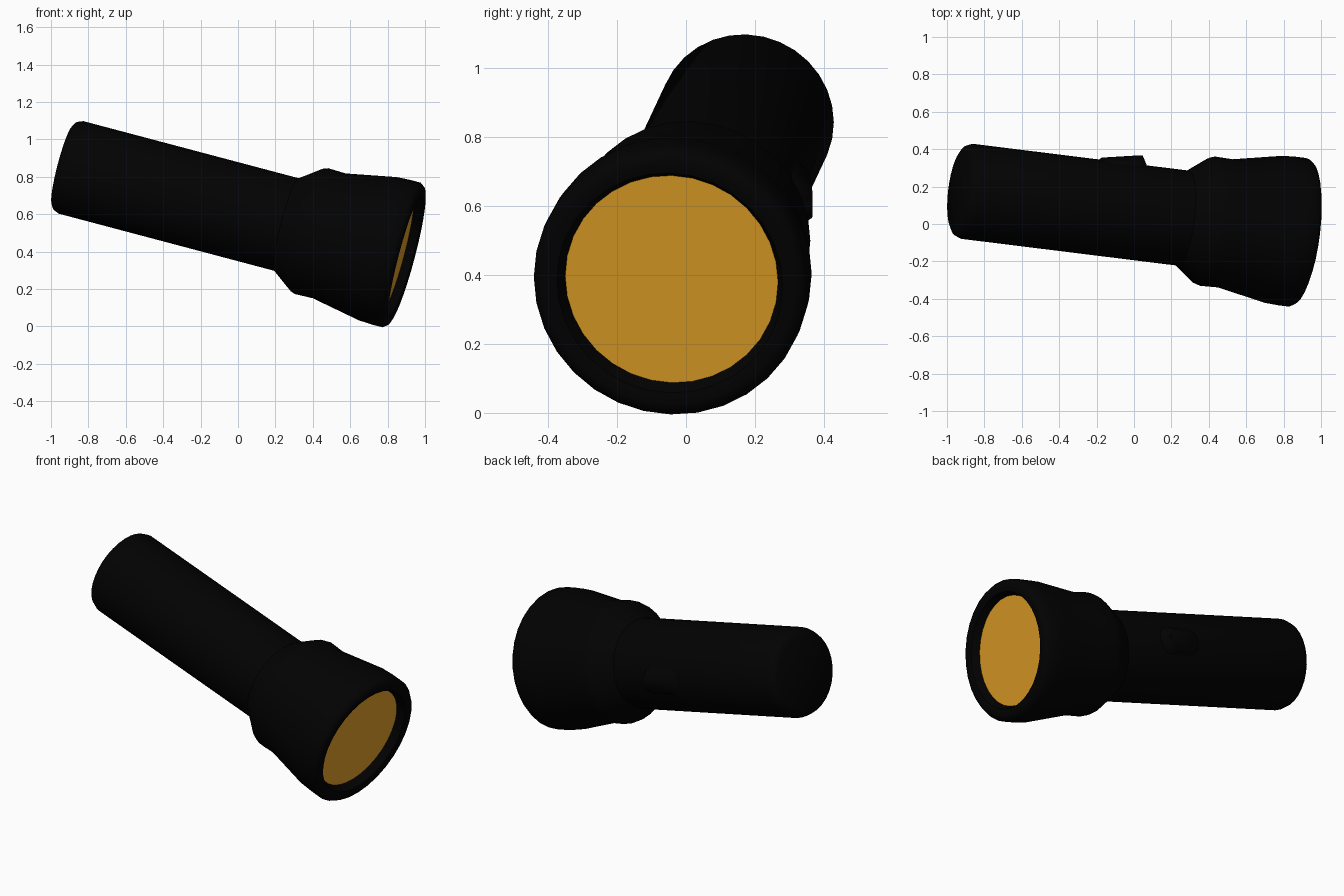
import bpy, bmesh, math
from mathutils import Matrix, Vector

cube = bpy.data.objects.get("Cube")
if cube:
    bpy.data.objects.remove(cube, do_unlink=True)

# Tilted frame: local z runs from tail to lens, local y points to the button side
axis = Vector((1, -0.124, -0.265)).normalized()
side = (Vector((0, 1, 0)) - axis * axis.y).normalized()
across = side.cross(axis)
frame = Matrix((across, side, axis)).transposed().to_4x4()
frame.translation = (0, 0.064, 0.614)


def make_material(name, rgb):
    mat = bpy.data.materials.new(name)
    mat.use_nodes = True
    color = (*rgb, 1)
    mat.diffuse_color = color
    mat.node_tree.nodes["Principled BSDF"].inputs["Base Color"].default_value = color
    return mat


black = make_material("black rubber", (0.0005, 0.0005, 0.0005))
amber = make_material("amber lens", (0.78, 0.36, 0.021))


def finish(bm, name, mat, angle=40):
    bmesh.ops.recalc_face_normals(bm, faces=bm.faces)
    mesh = bpy.data.meshes.new(name)
    bm.to_mesh(mesh)
    bm.free()
    mesh.materials.append(mat)
    obj = bpy.data.objects.new(name, mesh)
    obj.matrix_world = frame
    bpy.context.collection.objects.link(obj)
    bpy.ops.object.select_all(action="DESELECT")
    obj.select_set(True)
    bpy.context.view_layer.objects.active = obj
    bpy.ops.object.shade_smooth_by_angle(angle=math.radians(angle))


def loft(bm, rings):
    for low, high in zip(rings, rings[1:]):
        n = len(low)
        for i in range(n):
            j = (i + 1) % n
            bm.faces.new((low[i], low[j], high[j], high[i]))


def lathe(name, profile, mat, cap_start=False, cap_end=False, sides=32):
    bm = bmesh.new()
    rings = []
    for t, r in profile:
        angles = [math.tau * i / sides for i in range(sides)]
        rings.append([bm.verts.new((r * math.cos(a), r * math.sin(a), t)) for a in angles])
    loft(bm, rings)
    if cap_start:
        bm.faces.new(rings[0])
    if cap_end:
        bm.faces.new(rings[-1])
    finish(bm, name, mat)


# Handle tube with a rounded tail
lathe("handle", [(-0.978, 0.215), (-0.962, 0.243), (-0.93, 0.256), (0.27, 0.256)],
      black, cap_start=True)

# Flared head with a collar, a rounded rim and a shallow recess
lathe("head", [(0.27, 0.256), (0.385, 0.34), (0.41, 0.348), (0.508, 0.345),
               (0.778, 0.396), (0.85, 0.4), (0.911, 0.4), (0.932, 0.385),
               (0.94, 0.362), (0.933, 0.33), (0.888, 0.311)], black)

# Flat lens inside the rim
lathe("lens", [(0.881, 0.313), (0.888, 0.313)], amber, cap_start=True, cap_end=True)

# Wedge-shaped thumb switch with sloping sides and rounded ends
bm = bmesh.new()
rings = []
for radius, sunk in ((0.09, True), (0.05, False)):
    ring = []
    for i in range(24):
        a = math.tau * (i + 0.5) / 24
        end = 0.06 if math.sin(a) > 0 else -0.06
        t = -0.1 + end + radius * math.sin(a)
        height = 0.235 if sunk else 0.305 + 0.18 * t
        ring.append(bm.verts.new((radius * math.cos(a), height, t)))
    rings.append(ring)
loft(bm, rings)
bm.faces.new(rings[-1])
finish(bm, "switch_button", black, angle=70)
